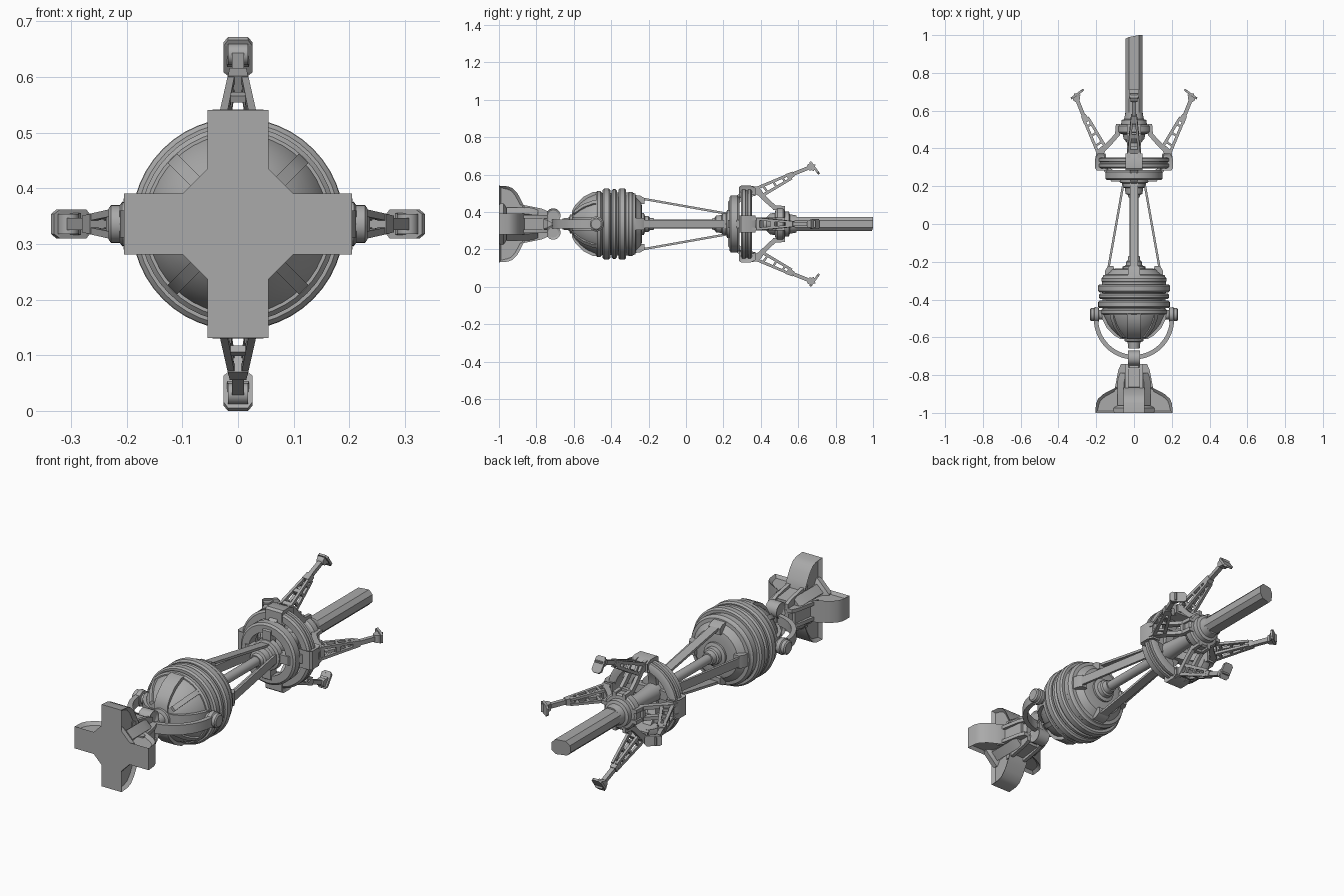
import bpy, bmesh, math
from mathutils import Vector

AXIS = 0.336          # height of the long axis
grey = bpy.data.materials.new("mid_grey")
grey.diffuse_color = (0.4, 0.4, 0.4, 1)
Q = math.pi / 2
FOUR = [0, Q, 2 * Q, 3 * Q]


def finish(bm, name, turns=(0,), rz=0):
    """Turn a bmesh into objects, copied round the long axis."""
    bmesh.ops.recalc_face_normals(bm, faces=bm.faces)
    me = bpy.data.meshes.new(name)
    bm.to_mesh(me)
    bm.free()
    me.materials.append(grey)
    for i, a in enumerate(turns):
        ob = bpy.data.objects.new(f"{name}_{i + 1}" if len(turns) > 1 else name, me)
        bpy.context.collection.objects.link(ob)
        ob.location.z = AXIS
        ob.rotation_euler = (0, a, rz)
        if i == 0:
            bpy.context.view_layer.objects.active = ob
            bpy.ops.object.select_all(action='DESELECT')
            ob.select_set(True)
            bpy.ops.object.shade_smooth_by_angle(angle=math.radians(32))


def lathe(name, prof, seg=48, ring=False, rz=0, phase=0):
    """Revolve (y, radius) points about the y axis."""
    bm = bmesh.new()
    rows = [[bm.verts.new((r * math.sin(a), y, r * math.cos(a)))
             for a in (phase + 2 * math.pi * k / seg for k in range(seg))] for y, r in prof]
    pairs = list(zip(rows, rows[1:]))
    if ring:
        pairs.append((rows[-1], rows[0]))
    else:
        bm.faces.new(rows[0])
        bm.faces.new(rows[-1])
    for a, b in pairs:
        for k in range(seg):
            n = (k + 1) % seg
            bm.faces.new((a[k], a[n], b[n], b[k]))
    finish(bm, name, rz=rz)


def prism(name, pts, w, turns=(0,), offs=(0,), inset=0, depth=0.015):
    """Extrude a (y, radius) outline across x, with optional recessed sides."""
    bm = bmesh.new()
    for o in offs:
        l = [bm.verts.new((o - w, y, r)) for y, r in pts]
        t = [bm.verts.new((o + w, y, r)) for y, r in pts]
        sides = [bm.faces.new(l), bm.faces.new(t[::-1])]
        for k in range(len(pts)):
            n = (k + 1) % len(pts)
            bm.faces.new((l[k], l[n], t[n], t[k]))
        bmesh.ops.recalc_face_normals(bm, faces=bm.faces)
        if inset:
            bmesh.ops.inset_individual(bm, faces=sides, thickness=inset, depth=-depth)
    finish(bm, name, turns)


def beams(name, segs, turns=FOUR):
    """Tapered bars: start, end, (half x, half thickness) at both ends."""
    bm = bmesh.new()
    for p, q, s, e in segs:
        p, q = Vector(p), Vector(q)
        d = (q - p).normalized()
        side = (Vector((1, 0, 0)) - d * d.x).normalized()
        up = side.cross(d)
        ends = [[bm.verts.new(c + side * i * sz[0] + up * j * sz[1])
                 for i, j in ((-1, -1), (1, -1), (1, 1), (-1, 1))]
                for c, sz in ((p, s), (q, e))]
        bm.faces.new(ends[0])
        bm.faces.new(ends[1])
        for k in range(4):
            n = (k + 1) % 4
            bm.faces.new((ends[0][k], ends[0][n], ends[1][n], ends[1][k]))
    finish(bm, name, turns)


def disc(cy, cr, rad, n=24):
    return [(cy + rad * math.cos(2 * math.pi * k / n), cr + rad * math.sin(2 * math.pi * k / n))
            for k in range(n)]


# --- cross-shaped base with four recessed fins
prism("base_fin", [(-1, 0.03), (-1, 0.205), (-0.95, 0.201), (-0.925, 0.19), (-0.9, 0.162),
                   (-0.88, 0.125), (-0.865, 0.095), (-0.86, 0.03)], 0.055, FOUR, inset=0.016)
lathe("base_core", [(-1, 0.118), (-0.975, 0.118), (-0.96, 0.095), (-0.87, 0.08),
                    (-0.78, 0.072), (-0.74, 0.055)], 8, phase=math.pi / 8)
prism("neck_rail", [(-0.9, 0.06), (-0.9, 0.104), (-0.86, 0.1), (-0.77, 0.082), (-0.74, 0.068),
                    (-0.74, 0.04)], 0.009, FOUR, offs=(-0.038, 0.038))
prism("neck_panel", [(-0.9, 0.05), (-0.9, 0.09), (-0.76, 0.072), (-0.76, 0.04)], 0.036, FOUR)
prism("base_strut", [(-0.96, 0.07), (-0.96, 0.1), (-0.84, 0.1), (-0.79, 0.085), (-0.79, 0.05)],
      0.025, [a + Q / 2 for a in FOUR])

# --- knuckle joint and curved yoke
for k, s in (("upper", 1), ("lower", -1)):
    prism(k + "_knuckle", disc(-0.71, s * 0.045, 0.039), 0.032, inset=0.012, depth=0.008)
prism("knuckle_link", [(-0.76, -0.03), (-0.76, 0.03), (-0.68, 0.03), (-0.68, -0.03)], 0.022)
arc = [math.radians(-6 + 192 * k / 32) for k in range(33)]
prism("yoke", [(-0.5 - 0.217 * math.sin(a), 0.213 * math.cos(a)) for a in arc] +
      [(-0.5 - 0.193 * math.sin(a), 0.190 * math.cos(a)) for a in reversed(arc)], 0.024, (Q,))
for k, s in (("right", -1), ("left", 1)):
    lathe(k + "_pivot", [(0.15, 0.026), (0.185, 0.026), (0.187, 0.038), (0.208, 0.04),
                         (0.212, 0.034), (0.228, 0.034), (0.233, 0.027)], 24, rz=s * Q)
    # rotated copy places the pivots on the yoke ends
    bpy.context.object.location.y = -0.48

# --- round body with banded rings
lathe("ball_body", [(-0.66, 0.03), (-0.625, 0.034), (-0.62, 0.05), (-0.605, 0.052), (-0.602, 0.075),
                    (-0.585, 0.095), (-0.56, 0.12), (-0.53, 0.142), (-0.49, 0.16), (-0.47, 0.165),
                    (-0.3, 0.17), (-0.27, 0.162), (-0.268, 0.145), (-0.25, 0.127), (-0.24, 0.118),
                    (-0.235, 0.095), (-0.235, 0.05)], 48)
for i, (y0, y1, r) in enumerate([(-0.482, -0.45, 0.176), (-0.446, -0.405, 0.19),
                                 (-0.398, -0.368, 0.186), (-0.362, -0.32, 0.191),
                                 (-0.312, -0.28, 0.172)]):
    lathe(f"body_band_{i + 1}", [(y0, 0.15), (y0, r - 0.008), (y0 + 0.008, r), (y1 - 0.008, r),
                                 (y1, r - 0.008), (y1, 0.15)], 48, ring=True)
prism("dome_rib", [(-0.46, 0.1), (-0.46, 0.172), (-0.5, 0.17), (-0.55, 0.145), (-0.59, 0.105),
                   (-0.61, 0.07), (-0.61, 0.03)], 0.036, FOUR)
prism("dome_seam", [(-0.46, 0.1), (-0.46, 0.169), (-0.5, 0.165), (-0.55, 0.139), (-0.6, 0.09),
                    (-0.6, 0.03)], 0.012, [a + Q / 2 for a in FOUR])
prism("strap_anchor", [(-0.3, 0.1), (-0.3, 0.158), (-0.245, 0.152), (-0.222, 0.138),
                       (-0.222, 0.108)], 0.032, FOUR)

# --- shaft, collars and tension straps
lathe("shaft", [(-0.25, 0.023), (0.5, 0.023)], 24)
lathe("rear_collar", [(-0.25, 0.06), (-0.225, 0.06), (-0.22, 0.044), (-0.2, 0.042),
                      (-0.195, 0.034), (-0.17, 0.03)], 24)
lathe("front_collar", [(0.14, 0.028), (0.155, 0.034), (0.16, 0.045), (0.19, 0.048),
                       (0.195, 0.06), (0.215, 0.062), (0.22, 0.075), (0.245, 0.078),
                       (0.25, 0.045), (0.36, 0.036), (0.45, 0.034)], 32)
beams("strap", [((0, -0.26, 0.14), (0, 0.215, 0.056), (0.022, 0.006), (0.022, 0.006))])

# --- open ring assembly
lathe("small_ring", [(0.232, 0.105), (0.232, 0.142), (0.24, 0.152), (0.275, 0.152),
                     (0.285, 0.142), (0.285, 0.105)], 48, ring=True)
lathe("large_ring", [(0.295, 0.15), (0.295, 0.18), (0.302, 0.19), (0.318, 0.19), (0.321, 0.183),
                     (0.329, 0.183), (0.332, 0.19), (0.346, 0.19), (0.352, 0.18), (0.352, 0.15)],
      48, ring=True)
prism("ring_spoke", [(0.225, 0.04), (0.225, 0.12), (0.29, 0.165), (0.33, 0.165), (0.275, 0.1),
                     (0.265, 0.04)], 0.022, FOUR)
prism("ring_block", [(0.283, 0.14), (0.283, 0.197), (0.295, 0.206), (0.345, 0.206), (0.372, 0.192),
                     (0.372, 0.15)], 0.046, FOUR, inset=0.012, depth=0.006)
prism("bracket_rail", [(0.35, 0.17), (0.35, 0.204), (0.375, 0.2), (0.41, 0.168), (0.45, 0.125),
                       (0.48, 0.1), (0.53, 0.096), (0.53, 0.07), (0.47, 0.075), (0.43, 0.11),
                       (0.39, 0.15)], 0.009, FOUR, offs=(-0.027, 0.027))
beams("bracket_tie", [((-0.03, 0.475, 0.088), (0.03, 0.475, 0.0881), (0.012, 0.01), (0.012, 0.01)),
                      ((0, 0.385, 0.182), (0, 0.405, 0.16), (0.034, 0.012), (0.034, 0.012))])

# --- rear hub and long blade
lathe("rear_hub", [(0.43, 0.036), (0.45, 0.055), (0.475, 0.06), (0.48, 0.082), (0.488, 0.09),
                   (0.518, 0.09), (0.526, 0.082), (0.528, 0.068), (0.55, 0.066), (0.555, 0.052),
                   (0.59, 0.046)], 40)
bm = bmesh.new()
section = [(-0.045, -0.018), (-0.026, -0.038), (0.026, -0.038), (0.045, -0.018),
           (0.045, 0.018), (0.026, 0.038), (-0.026, 0.038), (-0.045, 0.018)]
back = [bm.verts.new((x, 0.5, z)) for x, z in section]
tip = [bm.verts.new((x, min(1.0, 0.992 + 0.3 * x + 0.15 * z), z)) for x, z in section]
bm.faces.new(back)
bm.faces.new(tip)
for k in range(8):
    n = (k + 1) % 8
    bm.faces.new((back[k], back[n], tip[n], tip[k]))
finish(bm, "blade")

# --- four truss claws with square feet
rails = []
for s in (-1, 1):
    rails += [((s * 0.027, 0.375, 0.19), (s * 0.011, 0.555, 0.266), (0.007, 0.008), (0.006, 0.007)),
              ((s * 0.027, 0.405, 0.15), (s * 0.011, 0.565, 0.245), (0.007, 0.008), (0.006, 0.007))]
    for t in (0.2, 0.5, 0.78):
        x = s * (0.027 - 0.016 * t)
        rails.append(((x, 0.375 + 0.18 * t, 0.19 + 0.076 * t),
                      (x, 0.405 + 0.16 * t, 0.15 + 0.095 * t), (0.006, 0.006), (0.006, 0.006)))
for t in (0.06, 0.5):
    w = 0.027 - 0.016 * t
    y, r = 0.375 + 0.18 * t, 0.19 + 0.076 * t
    rails.append(((0, y - 0.01, r - 0.004), (0, y + 0.01, r + 0.004), (w, 0.006), (w, 0.006)))
beams("claw_truss", rails)
beams("claw_neck", [((0, 0.54, 0.25), (0, 0.575, 0.268), (0.018, 0.018), (0.015, 0.014)),
                    ((0, 0.575, 0.268), (0, 0.65, 0.298), (0.011, 0.01), (0.011, 0.01))])
prism("claw_ankle", disc(0.665, 0.305, 0.019, 16), 0.018, FOUR)
beams("claw_foot", [((0, 0.712, 0.267), (0, 0.705, 0.276), (0.015, 0.005), (0.026, 0.006)),
                    ((0, 0.705, 0.276), (0, 0.671, 0.323), (0.026, 0.006), (0.026, 0.006)),
                    ((0, 0.671, 0.323), (0, 0.664, 0.333), (0.026, 0.006), (0.018, 0.005)),
                    ((0, 0.665, 0.305), (0, 0.688, 0.3), (0.016, 0.012), (0.02, 0.018))])
